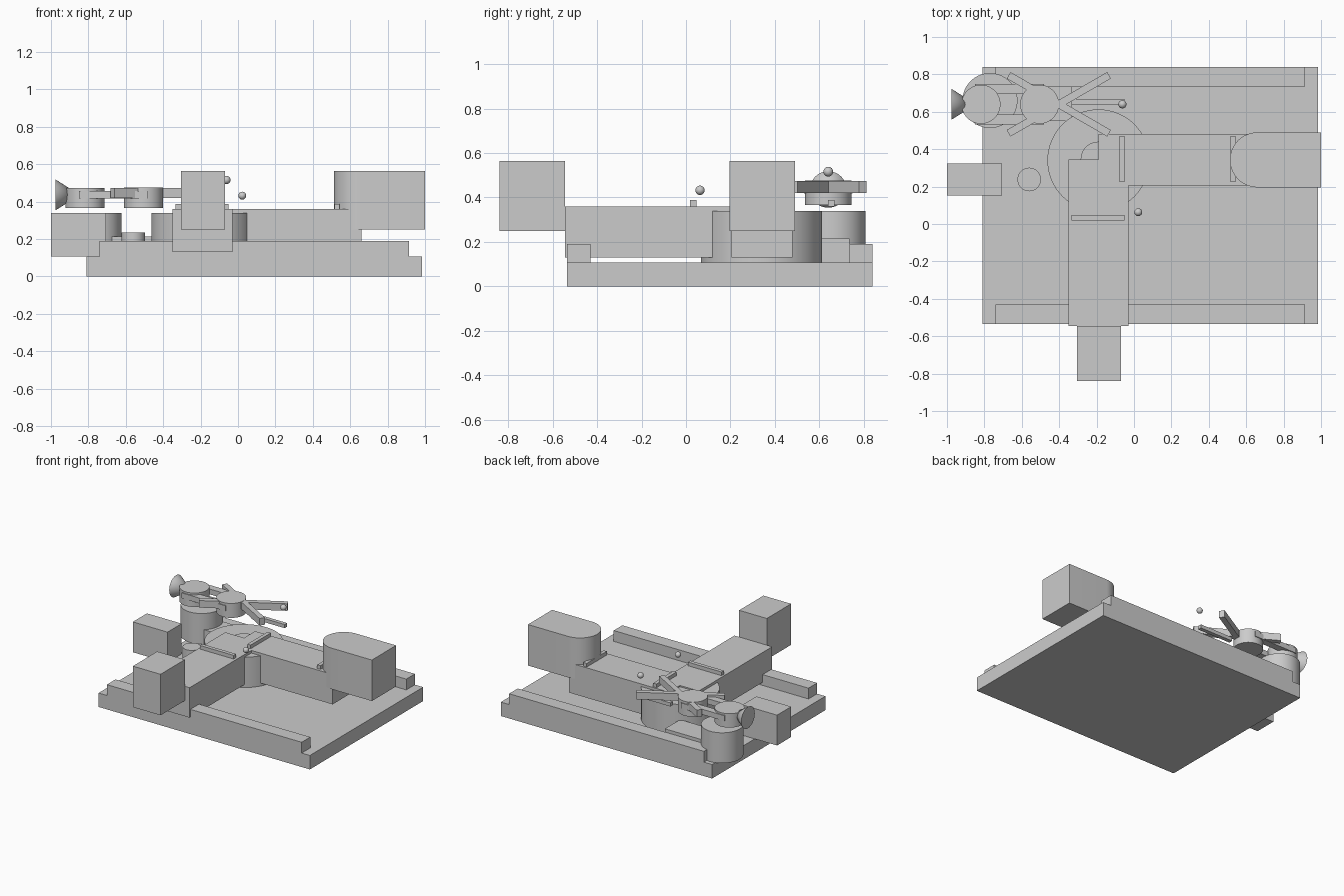
import bpy, bmesh, math
from mathutils import Matrix

if "Cube" in bpy.data.objects:
    bpy.data.objects.remove(bpy.data.objects["Cube"])


def finish(name, bm, loc=(0, 0, 0), rot=0, smooth=False):
    bmesh.ops.recalc_face_normals(bm, faces=bm.faces[:])
    me = bpy.data.meshes.new(name)
    bm.to_mesh(me)
    bm.free()
    ob = bpy.data.objects.new(name, me)
    ob.location = loc
    ob.rotation_euler = (0, 0, rot)
    bpy.context.collection.objects.link(ob)
    if smooth:
        bpy.ops.object.select_all(action='DESELECT')
        ob.select_set(True)
        bpy.context.view_layer.objects.active = ob
        bpy.ops.object.shade_smooth_by_angle(angle=math.radians(35))
    return ob


def box(name, x, y, z, rot=0):
    """Box from (min, max) ranges, optionally turned about its own centre."""
    bm = bmesh.new()
    bmesh.ops.create_cube(bm, size=1)
    bmesh.ops.scale(bm, vec=(x[1] - x[0], y[1] - y[0], z[1] - z[0]), verts=bm.verts)
    return finish(name, bm, (sum(x) / 2, sum(y) / 2, sum(z) / 2), rot)


def drum(name, x, y, r, z):
    """Upright cylinder."""
    bm = bmesh.new()
    bmesh.ops.create_cone(bm, cap_ends=True, segments=64, radius1=r, radius2=r,
                          depth=z[1] - z[0])
    return finish(name, bm, (x, y, sum(z) / 2), smooth=True)


def ball(name, loc, r):
    bm = bmesh.new()
    bmesh.ops.create_uvsphere(bm, u_segments=24, v_segments=16, radius=r)
    return finish(name, bm, loc, smooth=True)


# Base plate with a rail along the front and back edges
BASE = 0.107
box("base_plate", (-0.81, 0.985), (-0.535, 0.84), (0, BASE))
for side, y in (("front", (-0.535, -0.43)), ("back", (0.735, 0.84))):
    box(side + "_rail", (-0.74, 0.915), y, (BASE, 0.19))

# Central turntable and the two conveyor arms
drum("turntable", -0.19, 0.34, 0.273, (BASE, 0.34))
drum("turntable_hub", -0.19, 0.345, 0.095, (BASE, 0.35))
box("front_arm", (-0.35, -0.03), (-0.545, 0.345), (0.13, 0.36))
box("right_arm", (-0.19, 0.66), (0.205, 0.48), (0.13, 0.36))

# Raised strips across the arms and behind them
STRIP = (0.36, 0.388)
box("front_arm_strip", (-0.335, -0.05), (0.018, 0.047), STRIP)
box("back_strip", (-0.335, -0.05), (0.638, 0.668), STRIP)
for i, x in enumerate((-0.078, 0.515)):
    box(f"right_arm_strip_{i + 1}", (x, x + 0.028), (0.225, 0.47), STRIP)

# Housings at the ends of the arms
box("front_housing", (-0.305, -0.07), (-0.84, -0.545), (0.25, 0.565))
bm = bmesh.new()
r = 0.147
outline = [(0.34, -r), (0.34, r)]
outline += [(-r * math.sin(math.pi * i / 32), r * math.cos(math.pi * i / 32)) for i in range(33)]
face = bm.faces.new([bm.verts.new((px, py, 0)) for px, py in outline])
ext = bmesh.ops.extrude_face_region(bm, geom=[face])
bmesh.ops.translate(bm, vec=(0, 0, 0.315),
                    verts=[v for v in ext["geom"] if isinstance(v, bmesh.types.BMVert)])
finish("right_housing", bm, (0.66, 0.343, 0.25), smooth=True)

# Left side units
box("left_housing", (-1.0, -0.705), (0.152, 0.323), (BASE, 0.34))
drum("small_post", -0.56, 0.238, 0.063, (BASE, 0.235))
drum("gripper_pedestal", -0.77, 0.66, 0.147, (BASE, 0.34))
box("gripper_floor_block", (-0.7, -0.335), (0.55, 0.735), (BASE, 0.215))

# Gripper: two joint discs joined by a pair of links
GY = 0.64
drum("shoulder_disc", -0.818, GY, 0.104, (0.365, 0.472))
drum("wrist_disc", -0.505, GY, 0.104, (0.365, 0.476))
for side, s in (("front", -1), ("back", 1)):
    yc = GY + s * 0.082
    box(side + "_link", (-0.85, -0.48), (yc - 0.027, yc + 0.027), (0.417, 0.458))
    # crossed finger bars
    box(side + "_finger", (-0.71, -0.09), (GY - 0.02, GY + 0.02), (0.42, 0.474),
        rot=s * math.radians(30)).location.x = -0.402

# Flared horn on the left of the gripper
bm = bmesh.new()
bmesh.ops.create_cone(bm, cap_ends=True, segments=48, radius1=0.082, radius2=0, depth=0.13,
                      matrix=Matrix.Rotation(math.pi / 2, 4, 'Y'))
finish("horn", bm, (-0.91, GY, 0.436), smooth=True)

# Small balls
ball("front_ball", (0.023, 0.063, 0.432), 0.021)
ball("back_ball", (-0.062, GY, 0.516), 0.022)
